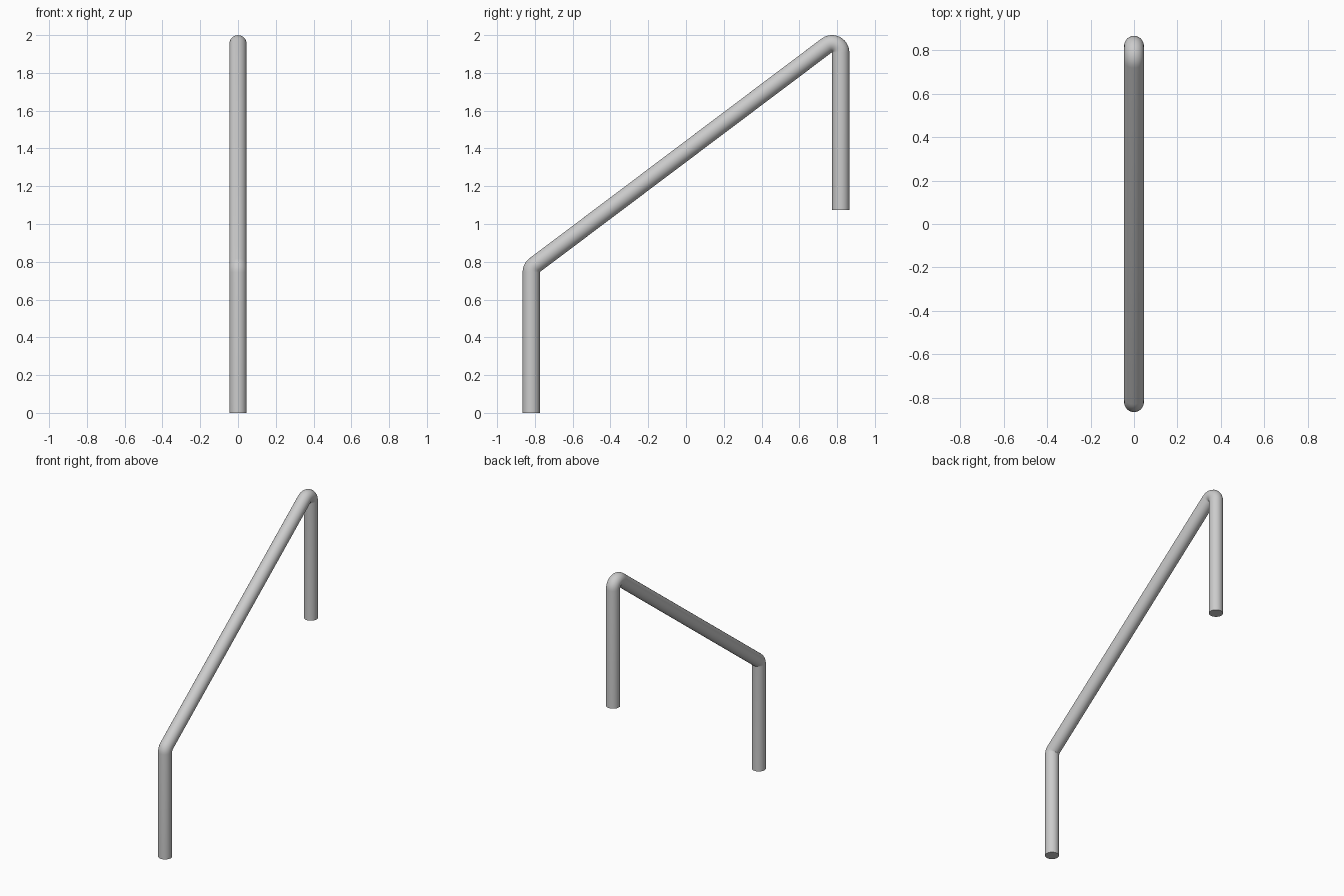
import bpy, bmesh
from math import sin, cos, pi, atan2

if "Cube" in bpy.data.objects:
    bpy.data.objects.remove(bpy.data.objects["Cube"])

R = 0.0455        # tube radius
BEND = 0.0465     # centreline radius of both bends
SIDES = 24
low, high = (-0.773, 0.745), (0.773, 1.908)   # bend pivots (y, z)
slope = atan2(high[1] - low[1], high[0] - low[0]) + pi / 2


def arc(pivot, a0, a1, n):
    return [(pivot, a0 + (a1 - a0) * i / n) for i in range(n + 1)]


# Stations along the rail: pivot point and outward angle
stations = [((low[0], 0.0), pi)]
stations += arc(low, pi, slope, 6)
stations += arc(high, slope, 0, 12)
stations += [((high[0], 1.073), 0)]

# Sweep the round tube through the stations
bm = bmesh.new()
rings = []
for (py, pz), ang in stations:
    ring = []
    for k in range(SIDES):
        t = 2 * pi * k / SIDES
        d = BEND + R * cos(t)
        ring.append(bm.verts.new((R * sin(t), py + d * cos(ang), pz + d * sin(ang))))
    rings.append(ring)
for a, b in zip(rings, rings[1:]):
    for k in range(SIDES):
        j = (k + 1) % SIDES
        bm.faces.new((a[k], a[j], b[j], b[k]))

# End caps
bm.faces.new(rings[0])
bm.faces.new(rings[-1])
bmesh.ops.recalc_face_normals(bm, faces=bm.faces)

mesh = bpy.data.meshes.new("stair_handrail")
bm.to_mesh(mesh)
bm.free()
rail = bpy.data.objects.new("stair_handrail", mesh)
bpy.context.collection.objects.link(rail)
bpy.context.view_layer.objects.active = rail
rail.select_set(True)
bpy.ops.object.shade_smooth_by_angle()
